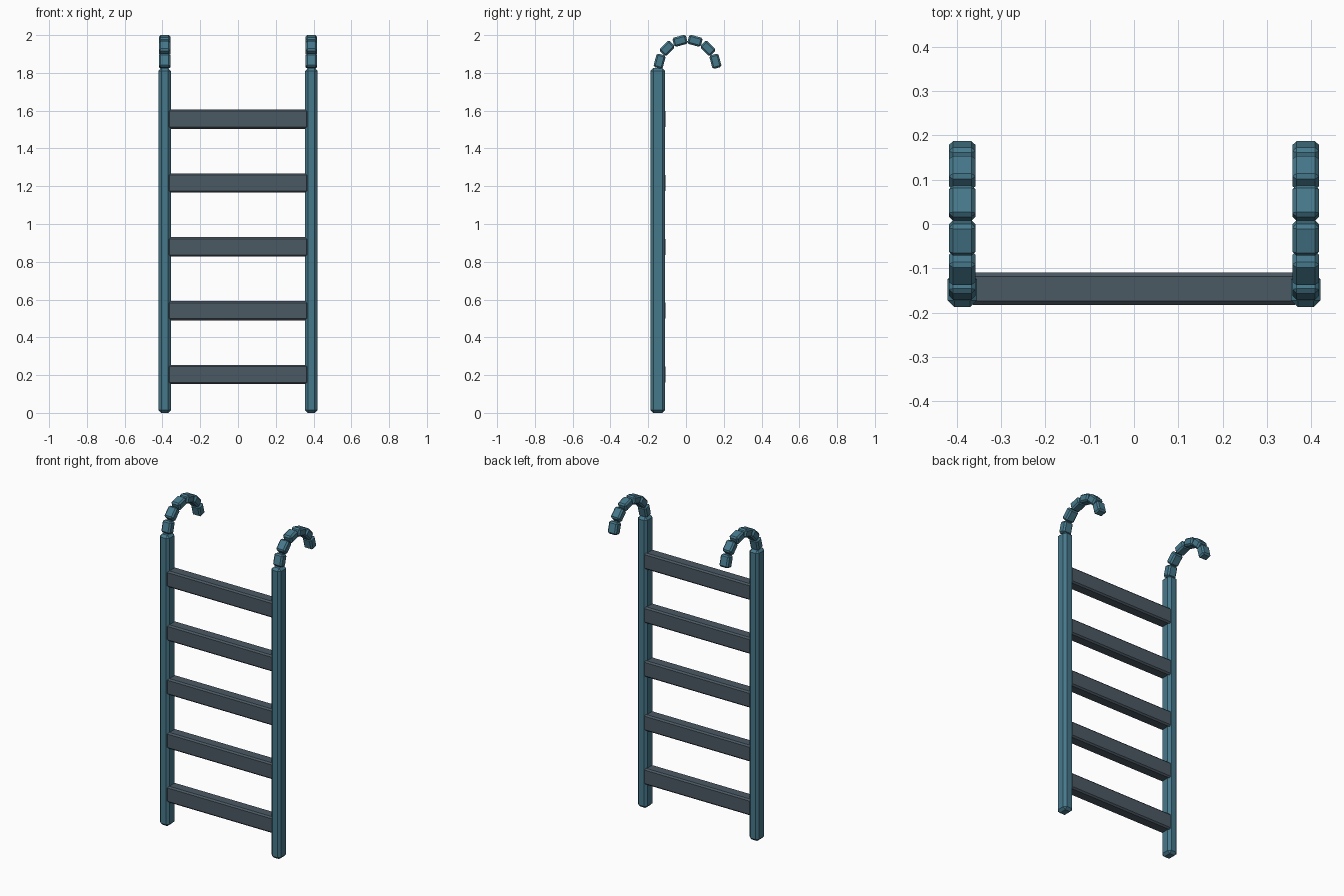
import bpy
from math import cos, sin, radians

if "Cube" in bpy.data.objects:
    bpy.data.objects.remove(bpy.data.objects["Cube"], do_unlink=True)


def make_material(name, rgb):
    mat = bpy.data.materials.new(name)
    mat.use_nodes = True
    mat.diffuse_color = (*rgb, 1)
    mat.node_tree.nodes["Principled BSDF"].inputs["Base Color"].default_value = (*rgb, 1)
    return mat


def chamfered_box(name, centre, size, chamfer, mat, tilt=0.0):
    """Flat-shaded block with a single-step bevel, tilted about x."""
    bpy.ops.mesh.primitive_cube_add(size=1, location=centre, rotation=(tilt, 0, 0))
    box = bpy.context.object
    box.name = name
    box.scale = size
    bpy.ops.object.transform_apply(location=False, rotation=False, scale=True)
    bevel = box.modifiers.new("chamfer", 'BEVEL')
    bevel.width = chamfer
    bevel.segments = 1
    box.data.materials.append(mat)
    return box


teal = make_material("teal_paint", (0.062, 0.19, 0.26))
slate = make_material("slate_grey", (0.07, 0.1, 0.125))

RAIL_X, RAIL_Y, RAIL_TOP = 0.388, -0.149, 1.825
HOOK_Y, HOOK_Z, HOOK_RADIUS, HOOK_BLOCKS = 0.008, 1.822, 0.153, 6

for side, sx in (("left", 1), ("right", -1)):
    # Upright rail
    chamfered_box(f"{side}_rail", (sx * RAIL_X, RAIL_Y, RAIL_TOP / 2),
                  (0.066, 0.078, RAIL_TOP), 0.015, teal)
    # Hook made of separate blocks around a half circle
    for i in range(HOOK_BLOCKS):
        angle = radians(180 * (i + 0.5) / HOOK_BLOCKS)
        centre = (sx * RAIL_X, HOOK_Y - HOOK_RADIUS * cos(angle),
                  HOOK_Z + HOOK_RADIUS * sin(angle))
        chamfered_box(f"{side}_hook_block_{i + 1}", centre,
                      (0.06, 0.05, 0.074), 0.009, teal, tilt=-angle)

# Rungs
for i in range(5):
    chamfered_box(f"rung_{i + 1}", (0, -0.146, 0.203 + 0.338 * i),
                  (0.745, 0.073, 0.102), 0.009, slate)
